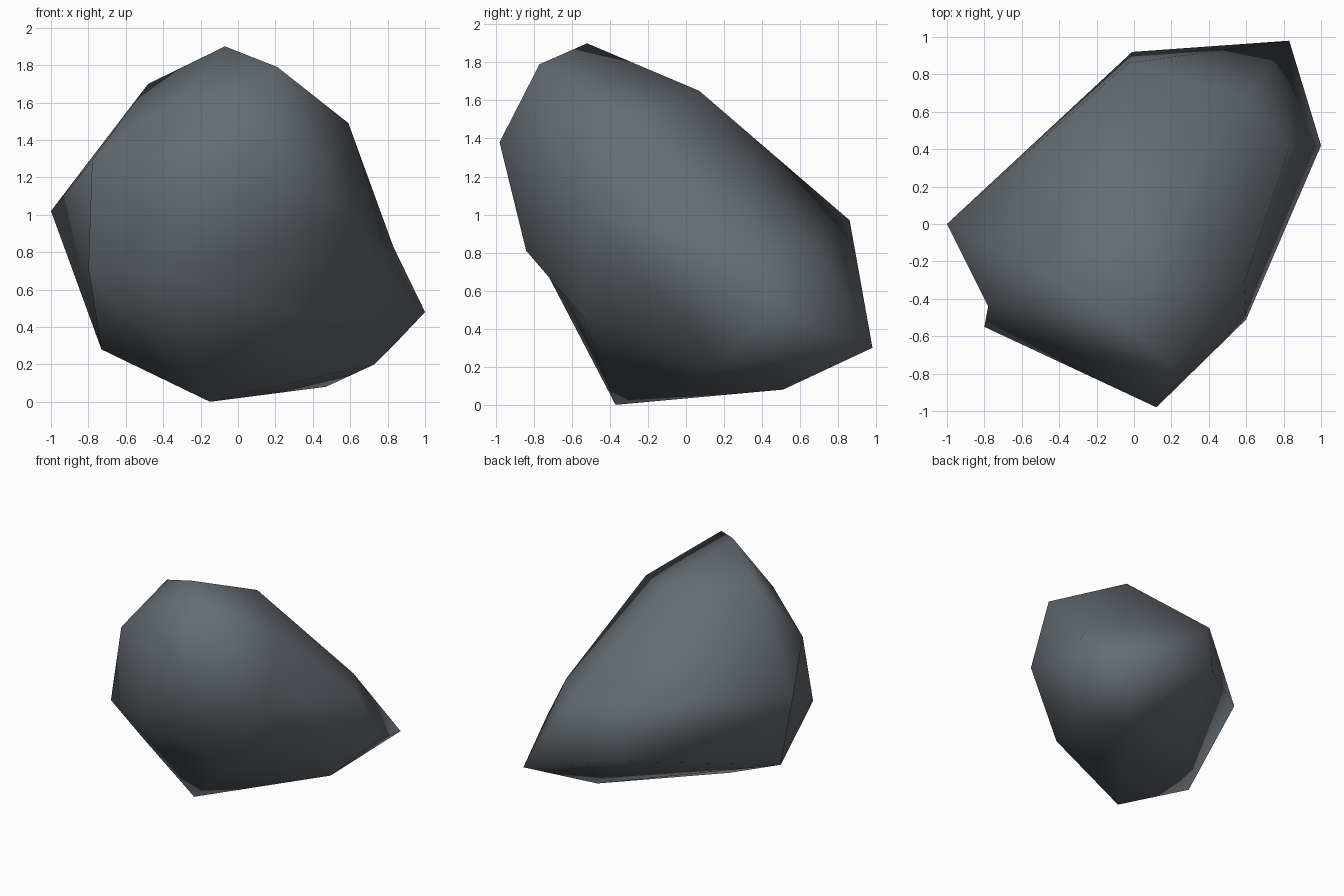
import bpy, bmesh
from mathutils import Vector
from mathutils.geometry import intersect_point_line

if "Cube" in bpy.data.objects:
    bpy.data.objects.remove(bpy.data.objects["Cube"])

# Corner points of the boulder; the skin starts as their convex hull
corners = [
    # crown
    (-0.07, -0.52, 1.90), (0.21, -0.77, 1.79), (-0.48, -0.26, 1.70),
    (0.13, 0.07, 1.65), (0.59, -0.31, 1.49), (-0.37, -0.63, 1.53),
    # middle band
    (0.12, -0.98, 1.38), (-0.78, -0.44, 1.29), (-1.00, 0.00, 1.02),
    (0.60, -0.51, 0.99), (-0.03, 0.86, 0.97), (0.60, 0.68, 0.84),
    (0.83, 0.41, 0.83), (0.12, -0.84, 0.81), (-0.80, -0.55, 0.71),
    (-0.38, -0.73, 0.69), (-0.01, 0.92, 0.55), (0.32, -0.54, 0.46),
    # foot
    (1.00, 0.42, 0.48), (0.83, 0.98, 0.30), (-0.73, -0.22, 0.28),
    (0.73, 0.19, 0.20), (0.47, 0.51, 0.08), (-0.15, -0.37, 0.00),
]
CROWN_SIDE, LEFT_TIP, LEFT_SHOULDER, LEFT_LOW = 4, 8, 7, 14
FRONT_CHIN, RIGHT_TIP, BASE = 13, 18, 23

bm = bmesh.new()
for p in corners:
    bm.verts.new(p)
bmesh.ops.convex_hull(bm, input=bm.verts)
loose = [v for v in bm.verts if not v.link_faces]
dents = [v.co.copy() for v in loose]
bmesh.ops.delete(bm, geom=loose, context='VERTS')


def edge_gap(edge, p):
    """Distance from a point to an edge."""
    a, b = (v.co for v in edge.verts)
    q, t = intersect_point_line(p, a, b)
    return (a.lerp(b, min(max(t, 0), 1)) - p).length


def corner(i):
    return min(bm.verts, key=lambda v: (v.co - Vector(corners[i])).length)


def turn_edge(i, j):
    """Turn a ridge into a shallow valley between its two neighbours."""
    e = bm.edges.get((corner(i), corner(j)))
    if e:
        bmesh.utils.edge_rotate(e, True)


# Points just inside the hull become shallow dents
for p in dents:
    e = min(bm.edges, key=lambda e: edge_gap(e, p))
    _, v = bmesh.utils.edge_split(e, e.verts[0], 0.5)
    v.co = p
    bmesh.ops.triangulate(bm, faces=[f for f in v.link_faces if len(f.verts) > 3])

# Hollows at the left, under the chin and at the right
turn_edge(LEFT_TIP, LEFT_LOW)
turn_edge(FRONT_CHIN, BASE)
turn_edge(CROWN_SIDE, RIGHT_TIP)

bmesh.ops.recalc_face_normals(bm, faces=bm.faces)
for f in bm.faces:
    f.smooth = True

mesh = bpy.data.meshes.new("boulder")
bm.to_mesh(mesh)
bm.free()
rock = bpy.data.objects.new("boulder", mesh)
bpy.context.collection.objects.link(rock)

# Slate grey stone
stone = bpy.data.materials.new("slate grey stone")
stone.diffuse_color = (0.13, 0.15, 0.17, 1)
stone.use_nodes = True
stone.node_tree.nodes["Principled BSDF"].inputs["Base Color"].default_value = stone.diffuse_color
mesh.materials.append(stone)
